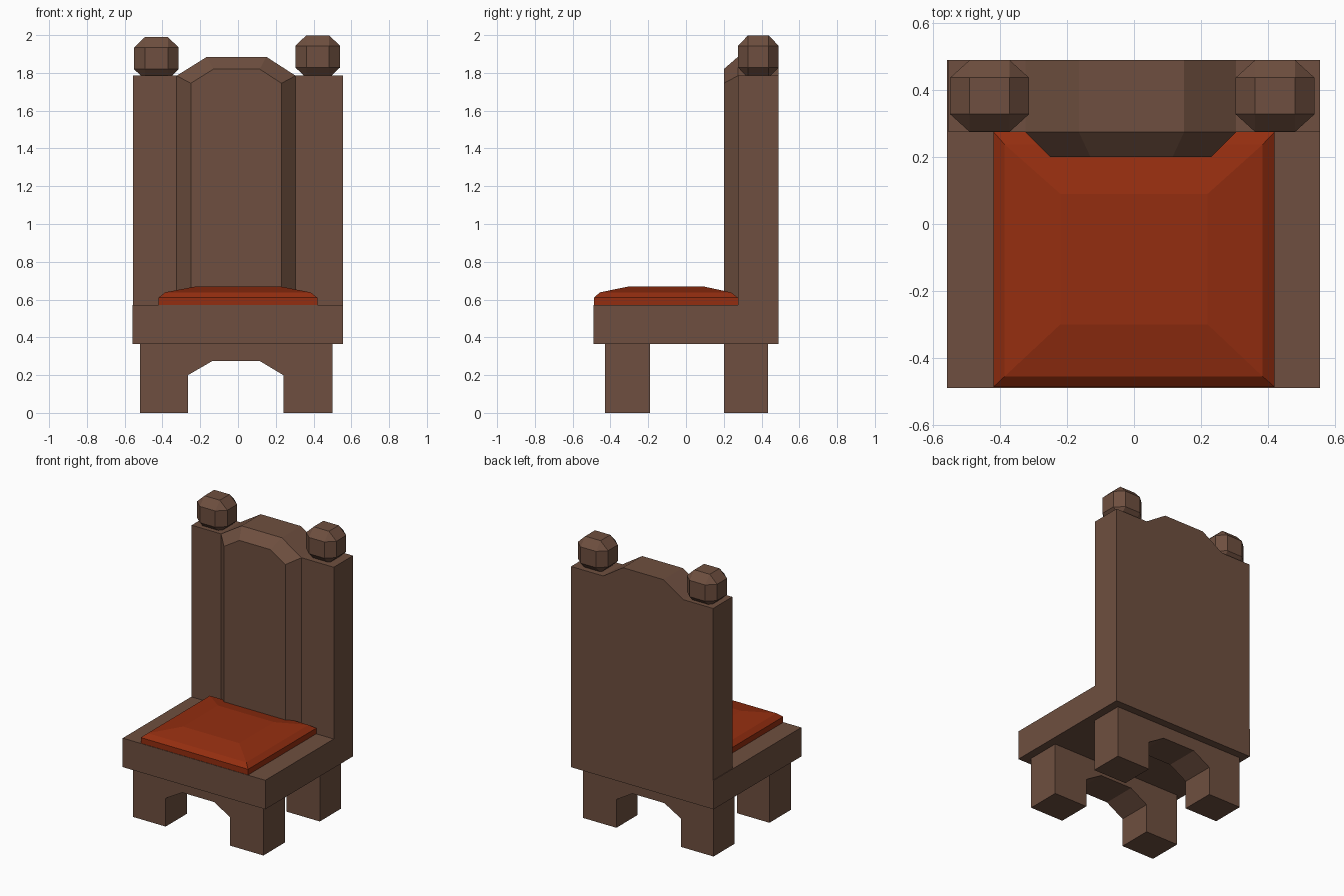
import bpy, bmesh
from mathutils import Matrix, Vector

if "Cube" in bpy.data.objects:
    bpy.data.objects.remove(bpy.data.objects["Cube"])


def material(name, rgb):
    m = bpy.data.materials.new(name)
    m.diffuse_color = (*rgb, 1)
    m.use_nodes = True
    m.node_tree.nodes["Principled BSDF"].inputs["Base Color"].default_value = m.diffuse_color
    return m


wood = material("brown wood", (0.156, 0.078, 0.050))
red = material("rust red fabric", (0.296, 0.027, 0.005))


def add_object(name, bm, mat):
    bmesh.ops.recalc_face_normals(bm, faces=bm.faces[:])
    mesh = bpy.data.meshes.new(name)
    bm.to_mesh(mesh)
    bm.free()
    mesh.materials.append(mat)
    obj = bpy.data.objects.new(name, mesh)
    bpy.context.collection.objects.link(obj)
    return obj


def loft(name, rings, mat):
    """Bridge matching rings of points and cap both ends."""
    bm = bmesh.new()
    vs = [[bm.verts.new(p) for p in ring] for ring in rings]
    for a, b in zip(vs, vs[1:]):
        for i in range(len(a)):
            j = (i + 1) % len(a)
            bm.faces.new((a[i], a[j], b[j], b[i]))
    bm.faces.new(vs[0])
    bm.faces.new(vs[-1])
    return add_object(name, bm, mat)


def at_y(profile, y):
    return [(x, y, z) for x, z in profile]


def rect(x0, x1, y0, y1, z):
    return [(x0, y0, z), (x1, y0, z), (x1, y1, z), (x0, y1, z)]


# Arched leg pairs, front and back
legs = [(-0.52, 0), (-0.265, 0), (-0.265, 0.20), (-0.135, 0.275),
        (0.115, 0.275), (0.24, 0.20), (0.24, 0), (0.50, 0),
        (0.50, 0.365), (-0.52, 0.365)]
for name, y0, y1 in (("front_legs", -0.43, -0.19), ("back_legs", 0.20, 0.435)):
    loft(name, [at_y(legs, y0), at_y(legs, y1)], wood)

# Seat slab
loft("seat", [rect(-0.559, 0.557, -0.49, 0.49, z) for z in (0.365, 0.57)], wood)

# Cushion, domed in steps
loft("cushion", [rect(-0.42, 0.42, -0.487, 0.275, 0.57),
                 rect(-0.42, 0.42, -0.487, 0.275, 0.61),
                 rect(-0.387, 0.385, -0.456, 0.238, 0.638),
                 rect(-0.22, 0.22, -0.30, 0.09, 0.67)], red)

# Backrest board with a raised crest
crest = [(-0.325, 1.785), (-0.165, 1.885), (0.15, 1.885), (0.305, 1.785)]
board = [(-0.555, 0.57), (-0.555, 1.785)] + crest + [(0.557, 1.785), (0.557, 0.57)]
loft("backrest", [at_y(board, 0.275), at_y(board, 0.49)], wood)

# Bevelled panel on the front of the backrest
outer = [(-0.325, 0.57)] + crest + [(0.305, 0.57)]
inner = [(-0.25, 0.57), (-0.25, 1.745), (-0.13, 1.82),
         (0.115, 1.82), (0.23, 1.745), (0.23, 0.57)]
loft("back_panel", [at_y(outer, 0.275), at_y(inner, 0.20)], wood)

# Faceted finials: bevelled cubes on the back corners
for name, x, z in (("left_finial", -0.432, 1.877), ("right_finial", 0.422, 1.886)):
    bm = bmesh.new()
    bmesh.ops.create_cube(bm, size=2)
    bmesh.ops.bevel(bm, geom=bm.edges[:], offset=0.49, offset_type='OFFSET',
                    segments=1, affect='EDGES')
    bmesh.ops.scale(bm, vec=Vector((0.118, 0.107, 0.113)), verts=bm.verts[:])
    bmesh.ops.transform(bm, matrix=Matrix.Translation((x, 0.383, z)), verts=bm.verts[:])
    add_object(name, bm, wood)
